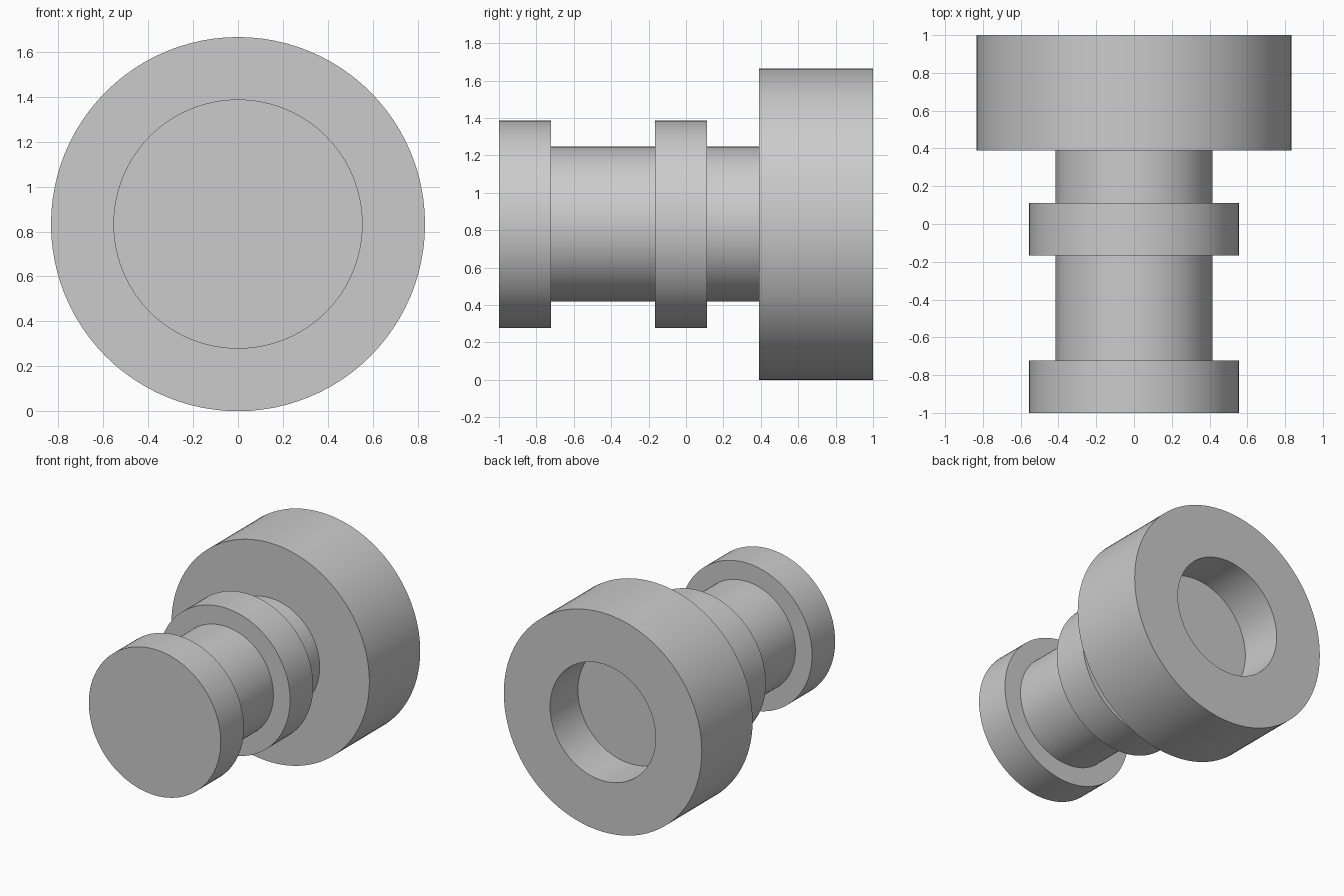
import bpy
import bmesh
import math

if "Cube" in bpy.data.objects:
    bpy.data.objects.remove(bpy.data.objects["Cube"], do_unlink=True)

SEGMENTS = 96
HEAD_R, FLANGE_R, SHAFT_R, BORE_R = 0.833, 0.555, 0.415, 0.444

# One plain grey material
grey = bpy.data.materials.new("light_grey")
grey.use_nodes = True
colour = (0.6, 0.6, 0.6, 1.0)
grey.diffuse_color = colour
grey.node_tree.nodes["Principled BSDF"].inputs["Base Color"].default_value = colour


def lathe(name, profile):
    """Revolve (radius, y) points about the y axis into a closed solid."""
    bm = bmesh.new()
    verts = [bm.verts.new((r, y, 0)) for r, y in profile]
    edges = [bm.edges.new(pair) for pair in zip(verts, verts[1:])]
    bmesh.ops.spin(bm, geom=verts + edges, cent=(0, 0, 0), axis=(0, 1, 0),
                   angle=math.tau, steps=SEGMENTS)
    bmesh.ops.remove_doubles(bm, verts=bm.verts, dist=0.0001)
    bmesh.ops.recalc_face_normals(bm, faces=bm.faces)
    mesh = bpy.data.meshes.new(name)
    bm.to_mesh(mesh)
    bm.free()
    mesh.materials.append(grey)
    obj = bpy.data.objects.new(name, mesh)
    bpy.context.collection.objects.link(obj)
    obj.location.z = HEAD_R
    bpy.ops.object.select_all(action="DESELECT")
    obj.select_set(True)
    bpy.context.view_layer.objects.active = obj
    bpy.ops.object.shade_smooth_by_angle(angle=math.radians(30))
    return obj


# Flanged spool turned in one piece with a bored head at the back
lathe("flanged_spool", [
    # front flange
    (0, -1), (FLANGE_R, -1), (FLANGE_R, -0.722),
    # long neck
    (SHAFT_R, -0.722), (SHAFT_R, -0.167),
    # middle collar
    (FLANGE_R, -0.167), (FLANGE_R, 0.111),
    # short neck
    (SHAFT_R, 0.111), (SHAFT_R, 0.389),
    # wide head
    (HEAD_R, 0.389), (HEAD_R, 1),
    # blind bore
    (BORE_R, 1), (BORE_R, 0.665), (0, 0.665),
])
